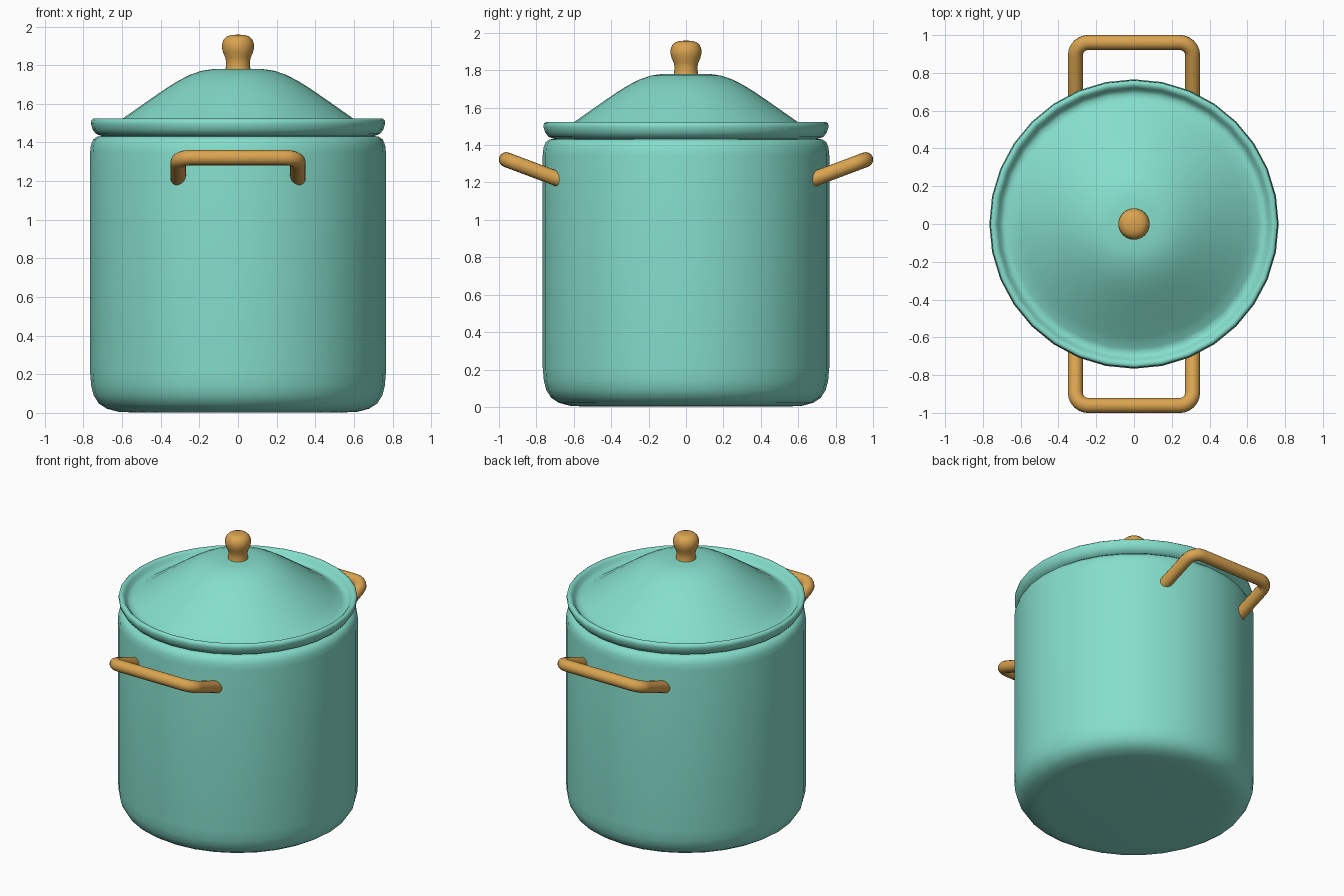
import bpy, bmesh, math
from mathutils import Vector

if "Cube" in bpy.data.objects:
    bpy.data.objects.remove(bpy.data.objects["Cube"])


def material(name, rgb):
    m = bpy.data.materials.new(name)
    m.diffuse_color = (*rgb, 1)
    m.use_nodes = True
    m.node_tree.nodes["Principled BSDF"].inputs["Base Color"].default_value = m.diffuse_color
    return m


teal = material("teal enamel", (0.235, 0.73, 0.60))
wood = material("warm wood", (0.70, 0.37, 0.08))


def finish(name, bm, mat, angle):
    bmesh.ops.recalc_face_normals(bm, faces=bm.faces)
    me = bpy.data.meshes.new(name)
    bm.to_mesh(me)
    bm.free()
    me.materials.append(mat)
    ob = bpy.data.objects.new(name, me)
    bpy.context.collection.objects.link(ob)
    bpy.ops.object.select_all(action='DESELECT')
    ob.select_set(True)
    bpy.context.view_layer.objects.active = ob
    bpy.ops.object.shade_smooth_by_angle(angle=math.radians(angle))
    return ob


def loft(bm, rings):
    """Join rings of points into a tube with closed ends."""
    loops = [[bm.verts.new(p) for p in ring] for ring in rings]
    n = len(loops[0])
    for a, b in zip(loops, loops[1:]):
        for i in range(n):
            j = (i + 1) % n
            bm.faces.new((a[i], a[j], b[j], b[i]))
    bm.faces.new(loops[0][::-1])
    bm.faces.new(loops[-1])


def lathe(name, profile, mat, sides=32, angle=50):
    bm = bmesh.new()
    loft(bm, [[(r * math.cos(2 * math.pi * i / sides), r * math.sin(2 * math.pi * i / sides), z)
               for i in range(sides)] for r, z in profile])
    return finish(name, bm, mat, angle)


# pot body with rounded base and shoulder
lathe("pot_body", [(0.56, 0.003), (0.62, 0.006), (0.68, 0.022), (0.72, 0.048), (0.747, 0.09),
                   (0.76, 0.14), (0.766, 0.21), (0.766, 1.345), (0.762, 1.385), (0.75, 1.415),
                   (0.73, 1.43), (0.69, 1.435)], teal)
# lid: rolled rim, shallow channel, bell-shaped dome
lathe("lid", [(0.66, 1.425), (0.70, 1.432), (0.735, 1.444), (0.753, 1.468), (0.762, 1.497),
              (0.76, 1.515), (0.75, 1.523), (0.735, 1.521), (0.722, 1.508), (0.71, 1.488),
              (0.69, 1.475), (0.66, 1.483), (0.60, 1.522), (0.52, 1.578), (0.44, 1.634),
              (0.37, 1.682), (0.31, 1.719), (0.25, 1.750), (0.19, 1.771), (0.13, 1.780),
              (0.03, 1.782)], teal)
# knob
lathe("lid_knob", [(0.067, 1.765), (0.063, 1.79), (0.061, 1.815), (0.066, 1.84), (0.077, 1.865),
                   (0.083, 1.89), (0.082, 1.912), (0.074, 1.934), (0.058, 1.949), (0.036, 1.956),
                   (0.012, 1.958)], wood)


# side handles: bent rods in a plane tilted upward
def handle(name, side, radius=0.04, sides=16):
    half, bend = 0.31, 0.07
    y0, z0, y1, z1 = 0.62, 1.194, 0.961, 1.322
    up = Vector((0, side * (y1 - y0), z1 - z0))
    length = up.length
    up.normalize()
    flat = [(half, 0)]
    flat += [(half - bend + bend * math.cos(a), length - bend + bend * math.sin(a))
             for a in (math.pi / 2 * k / 6 for k in range(7))]
    flat += [(-x, v) for x, v in reversed(flat)]
    pts = [Vector((x, side * y0, z0)) + up * v for x, v in flat]
    normal = Vector((1, 0, 0)).cross(up)
    rings = []
    for i, p in enumerate(pts):
        t = (pts[min(i + 1, len(pts) - 1)] - pts[max(i - 1, 0)])
        if i in (1, len(pts) - 2):
            t = up.copy()
        t.normalize()
        across = normal.cross(t).normalized()
        rings.append([p + radius * (across * math.cos(2 * math.pi * k / sides)
                                    + normal * math.sin(2 * math.pi * k / sides))
                      for k in range(sides)])
        if i == len(pts) - 2:
            # keep the frame direction consistent on the descending leg
            rings[-1] = [p + radius * (normal.cross(-up) * math.cos(2 * math.pi * k / sides)
                                       + normal * math.sin(2 * math.pi * k / sides))
                         for k in range(sides)]
    bm = bmesh.new()
    loft(bm, rings)
    return finish(name, bm, wood, 50)


handle("front_handle", -1)
handle("back_handle", 1)
